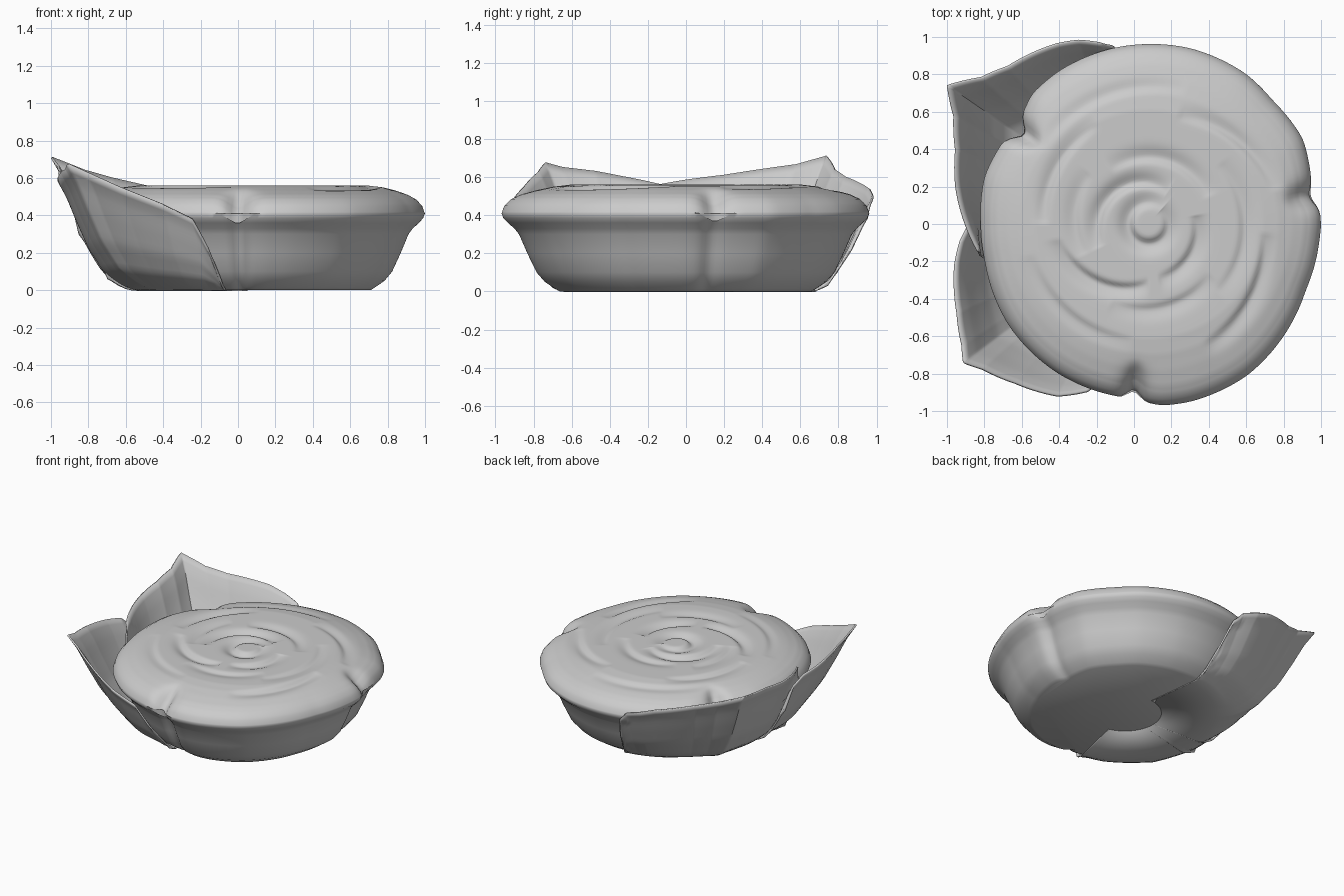
import bpy, bmesh, math

if "Cube" in bpy.data.objects:
    bpy.data.objects.remove(bpy.data.objects["Cube"])

CX = 0.08          # axis of the bloom
N = 240            # steps around the bloom

mat = bpy.data.materials.new("plain grey")
mat.diffuse_color = (0.6, 0.6, 0.6, 1)
mat.use_nodes = True
mat.node_tree.nodes["Principled BSDF"].inputs["Base Color"].default_value = mat.diffuse_color


def lerp_table(table, x, col=1):
    """Linear lookup in rows sorted by their first value."""
    if x <= table[0][0]:
        return table[0][col]
    for a, b in zip(table, table[1:]):
        if x <= b[0]:
            return a[col] + (b[col] - a[col]) * (x - a[0]) / (b[0] - a[0])
    return table[-1][col]


def smooth(t):
    t = max(0.0, min(1.0, t))
    return t * t * (3 - 2 * t)


# rim outline of the bloom: angle, radius (notches where petals meet)
OUTLINE = [(0, .92), (5, .915), (9.5, .87), (14, .895), (29, .94), (45, .935),
           (57, .955), (77, .965), (101, .96), (120, .95), (132, .935), (140, .89),
           (144, .81), (150, .895), (164, .915), (180, .90), (193, .90), (216, .925),
           (239, .935), (262, .937), (264.8, .875), (268, .95), (274, .972),
           (283, .975), (303, .965), (320, .937), (337, .91), (354, .915), (360, .92)]

# side profile: height, share of the rim radius
WALL = [(0, .685), (.015, .71), (.05, .765), (.10, .81), (.2, .86), (.3, .905),
        (.33, .93), (.36, .965), (.385, .99), (.41, 1.0)]
# crown profile: share of the rim radius, height
CROWN = [(0, .56), (.66, .56), (.75, .55), (.83, .532), (.9, .51), (.95, .485),
         (.985, .45), (1.0, .41)]

# petal folds on top: start angle, end angle, start radius, end radius, depth
FOLDS = [(50, 410, .115, .10, .030), (60, 205, .20, .29, .030),
         (25, 125, .35, .36, .020), (118, 180, .60, .56, .022),
         (190, 270, .50, .32, .028), (280, 370, .30, .25, .025),
         (295, 355, .72, .62, .025), (315, 400, .52, .50, .015),
         (15, 75, .70, .60, .020), (245, 320, .47, .43, .015),
         (195, 262, .66, .63, .012), (75, 145, .74, .70, .014),
         (140, 205, .42, .38, .015)]


def rim(deg):
    return sum(lerp_table(OUTLINE, (deg + k) % 360) for k in (-1.5, 0, 1.5)) / 3


def fold_depth(deg, r):
    total = 0
    for a0, a1, r0, r1, depth in FOLDS:
        t = ((deg - a0) % 360) / (a1 - a0)
        if t <= 1:
            d = r - (r0 + (r1 - r0) * t)
            width = .05 if d > 0 else .022
            total += depth * math.sin(math.pi * t) ** .6 * math.exp(-(d / width) ** 2)
    return min(total, .035)


def rim_dip(deg, f):
    """Rim drops where two petals meet."""
    dip = 0
    for a, depth in ((10, .05), (144, .035), (264.8, .06)):
        d = (deg - a + 180) % 360 - 180
        dip += depth * math.exp(-(d / 4.5) ** 2)
    return dip * smooth((f - .78) / .17)


def point(deg, r, z):
    a = math.radians(deg)
    return (CX + r * math.cos(a), r * math.sin(a), z)


def finish(name, bm):
    bmesh.ops.recalc_face_normals(bm, faces=bm.faces)
    me = bpy.data.meshes.new(name)
    bm.to_mesh(me)
    bm.free()
    ob = bpy.data.objects.new(name, me)
    bpy.context.collection.objects.link(ob)
    me.materials.append(mat)
    bpy.ops.object.select_all(action='DESELECT')
    ob.select_set(True)
    bpy.context.view_layer.objects.active = ob
    bpy.ops.object.shade_smooth_by_angle(angle=math.radians(50))
    return ob


def bridge(bm, a, b, closed=True):
    n = len(a)
    for i in range(n if closed else n - 1):
        j = (i + 1) % n
        bm.faces.new((a[i], a[j], b[j], b[i]))


# Bloom: flat base, bowl wall, rolled rim and folded crown
bm = bmesh.new()
angles = [360 * i / N for i in range(N)]
rings = []
for z, f in WALL:
    rings.append([bm.verts.new(point(d, f * rim(d), z)) for d in angles])
shares = [.997, .985, .97, .95] + [.93 - .015 * k for k in range(61)]
for f in shares:
    ring = []
    for d in angles:
        mix = smooth((f - .7) / .28)
        r = f * (.925 + (rim(d) - .925) * mix)
        z = lerp_table(CROWN, f) - fold_depth(d, r) - rim_dip(d, f)
        ring.append(bm.verts.new(point(d, r, z)))
    rings.append(ring)
for a, b in zip(rings, rings[1:]):
    bridge(bm, a, b)
bm.faces.new(rings[0])
top = bm.verts.new((CX, 0, .56))
for i in range(N):
    bm.faces.new((rings[-1][i], rings[-1][(i + 1) % N], top))
finish("rose_bloom", bm)

# Leaf edges: angle, radius, height of the upper edge
FRONT_LEAF = [(178, .93, .30), (181, .97, .48), (185, 1.01, .55), (192, 1.06, .58),
              (205, 1.13, .63), (213, 1.19, .65), (216.8, 1.236, .675), (221, 1.18, .63),
              (230, 1.11, .55), (242, 1.04, .46), (250, .95, .38), (254, .87, .22),
              (257, .72, .02)]
BACK_LEAF = [(97, .75, .03), (99, .88, .22), (101, .96, .38), (105, 1.0, .46),
             (111, 1.05, .50), (117, 1.08, .54), (132, 1.13, .60), (139, 1.19, .64),
             (145.5, 1.305, .71), (151, 1.19, .665), (159, 1.105, .64), (169, 1.05, .61),
             (180, .98, .585), (189, .925, .56), (192, .90, .3), (194, .80, .06)]
# leaf bowl: share of height, share of the way out
BOWL = [(0, 0), (.03, .15), (.08, .27), (.17, .43), (.4, .63), (.65, .78), (.85, .89), (1, 1)]


def leaf(name, edge, lift):
    bm = bmesh.new()
    a0, a1 = edge[0][0], edge[-1][0]
    steps = int(a1 - a0) * 2
    columns = []
    for i in range(steps + 1):
        d = a0 + (a1 - a0) * i / steps
        R, h = lerp_table(edge, d), lerp_table(edge, d, 2)
        base = .62
        col = [bm.verts.new(point(d, .25, .003)), bm.verts.new(point(d, base, .003))]
        for k in range(1, 21):
            t = (k / 20) ** 1.4
            z = max(h * t, .004)
            r = base + (R - base) * lerp_table(BOWL, t)
            r = max(r, lerp_table(WALL, z) * rim(d) + lift)   # stay outside the bloom
            col.append(bm.verts.new(point(d, r, z)))
        columns.append(col)
    for a, b in zip(columns, columns[1:]):
        bridge(bm, a, b, closed=False)
    ob = finish(name, bm)
    mod = ob.modifiers.new("thickness", 'SOLIDIFY')
    mod.thickness = .012
    mod.offset = 0


leaf("front_leaf", FRONT_LEAF, .010)
leaf("back_leaf", BACK_LEAF, .018)
